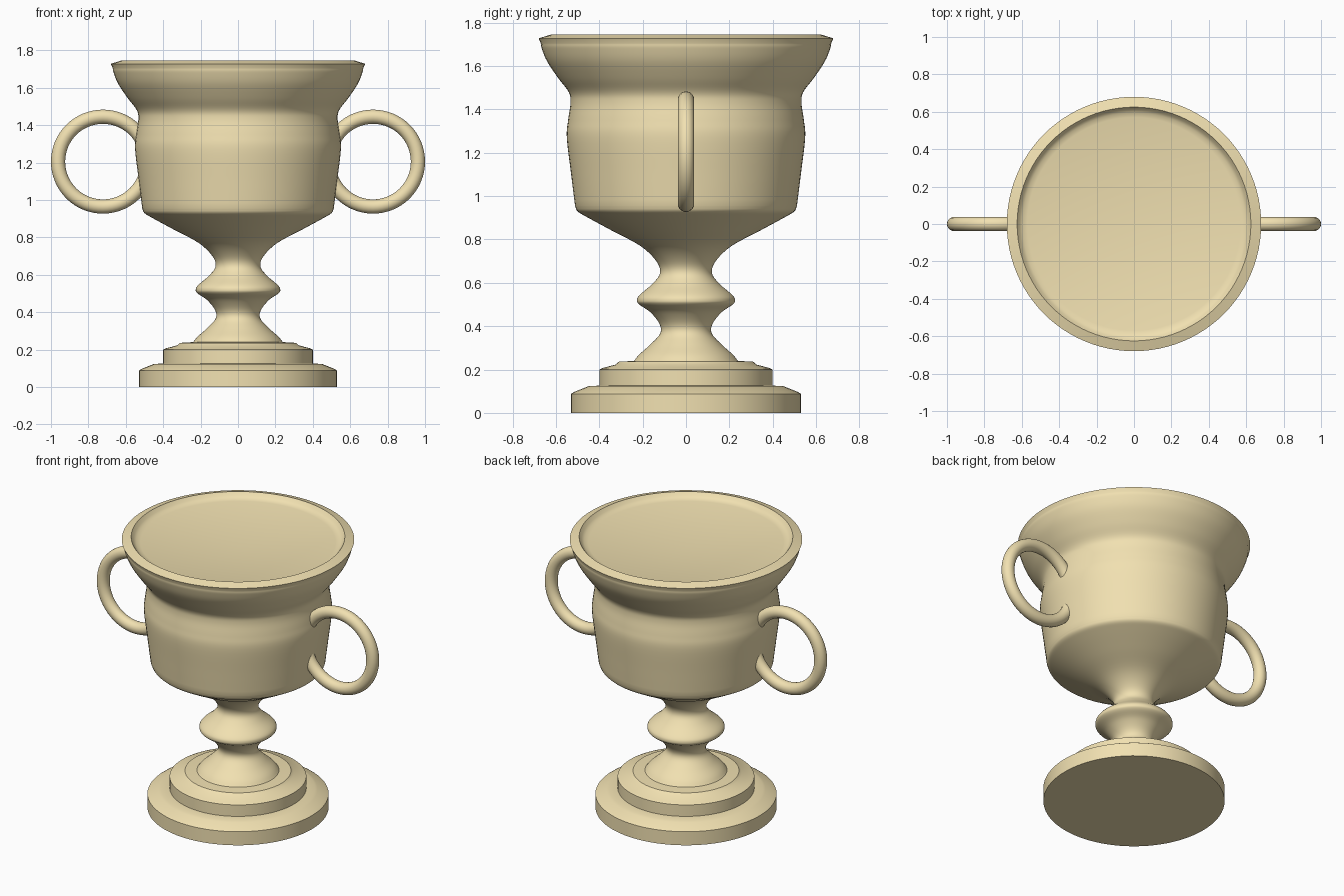
import bpy, bmesh, math
from mathutils import Vector

if "Cube" in bpy.data.objects:
    bpy.data.objects.remove(bpy.data.objects["Cube"])

STEPS = 96


def smooth_path(pts, n=5):
    """Catmull-Rom curve through (radius, height) points."""
    p = [Vector(q) for q in pts]
    p = [2 * p[0] - p[1]] + p + [2 * p[-1] - p[-2]]
    out = []
    for a, b, c, d in zip(p, p[1:], p[2:], p[3:]):
        for i in range(n):
            t = i / n
            out.append(0.5 * (2 * b + (c - a) * t + (2 * a - 5 * b + 4 * c - d) * t * t
                              + (3 * b - a - 3 * c + d) * t ** 3))
    return out + [p[-2]]


def finish(bm, name, angle):
    bmesh.ops.recalc_face_normals(bm, faces=bm.faces)
    mesh = bpy.data.meshes.new(name)
    bm.to_mesh(mesh)
    bm.free()
    ob = bpy.data.objects.new(name, mesh)
    bpy.context.collection.objects.link(ob)
    bpy.ops.object.select_all(action='DESELECT')
    ob.select_set(True)
    bpy.context.view_layer.objects.active = ob
    bpy.ops.object.shade_smooth_by_angle(angle=math.radians(angle))
    return ob


def lathe(name, path):
    bm = bmesh.new()
    vs = [bm.verts.new((r, 0, z)) for r, z in path]
    es = [bm.edges.new(e) for e in zip(vs, vs[1:])]
    bmesh.ops.spin(bm, geom=vs + es, cent=(0, 0, 0), axis=(0, 0, 1),
                   angle=math.tau, steps=STEPS, use_merge=True)
    bmesh.ops.remove_doubles(bm, verts=bm.verts, dist=1e-5)
    return finish(bm, name, 35)


# Two-tier foot
foot = [(0, 0), (0.53, 0), (0.53, 0.088), (0.515, 0.097), (0.465, 0.117), (0.45, 0.123),
        (0.40, 0.126), (0.40, 0.20), (0.385, 0.207), (0.325, 0.223), (0.31, 0.236), (0.24, 0.24)]

# Stem with knop, flowing into the underside of the bowl
stem = smooth_path([(0.24, 0.24), (0.215, 0.27), (0.165, 0.315), (0.12, 0.365), (0.122, 0.41),
                    (0.165, 0.465), (0.216, 0.50), (0.226, 0.52), (0.213, 0.545),
                    (0.155, 0.595), (0.12, 0.645), (0.137, 0.70), (0.21, 0.77),
                    (0.34, 0.84), (0.46, 0.905), (0.50, 0.93), (0.512, 0.955)])

# Bowl wall and flared lip
wall = smooth_path([(0.512, 0.955), (0.53, 1.10), (0.55, 1.27), (0.544, 1.35), (0.533, 1.43),
                    (0.541, 1.48), (0.59, 1.545), (0.64, 1.62), (0.665, 1.68), (0.67, 1.705)])

# Rim and shallow dished top
top = [(0.68, 1.728), (0.625, 1.745), (0.61, 1.725), (0.595, 1.714), (0.57, 1.709), (0, 1.672)]

lathe("cup_body", [tuple(p) for p in foot] + [tuple(p) for p in stem[1:]]
      + [tuple(p) for p in wall[1:]] + top)


# Ring handles
def ring_handle(name, x, major=0.24, minor=0.038, sides=20):
    bm = bmesh.new()
    vs = []
    for i in range(sides):
        a = math.tau * i / sides
        vs.append(bm.verts.new((x + major + minor * math.cos(a), minor * math.sin(a), 1.205)))
    es = [bm.edges.new((vs[i], vs[(i + 1) % sides])) for i in range(sides)]
    bmesh.ops.spin(bm, geom=vs + es, cent=(x, 0, 1.205), axis=(0, 1, 0),
                   angle=math.tau, steps=64, use_merge=True)
    bmesh.ops.remove_doubles(bm, verts=bm.verts, dist=1e-5)
    return finish(bm, name, 60)


for side, sx in (("left", -1), ("right", 1)):
    ring_handle(side + "_handle", sx * 0.722)

# Pale gold finish
gold = bpy.data.materials.new("pale_gold")
gold.diffuse_color = (0.88, 0.75, 0.44, 1)
gold.use_nodes = True
gold.node_tree.nodes["Principled BSDF"].inputs["Base Color"].default_value = gold.diffuse_color
for ob in bpy.context.collection.objects:
    ob.data.materials.append(gold)
